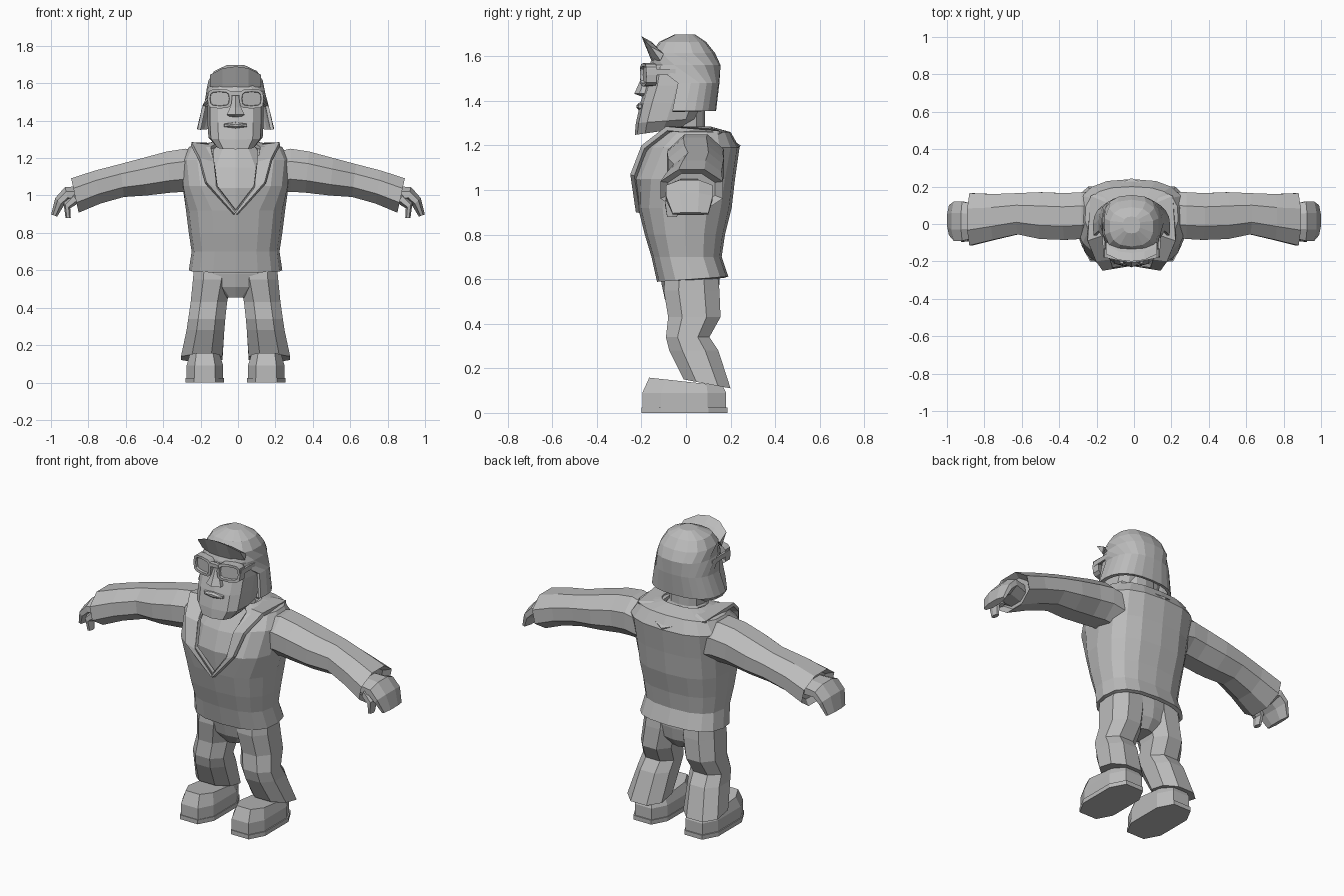
import bpy, bmesh, math
from mathutils import Vector as V

grey = bpy.data.materials.new("plain grey")
grey.diffuse_color = (0.5, 0.5, 0.5, 1)
CX = -0.013   # the body sits slightly left of the hands' midpoint


def ring(c, u, v, n=2.0, N=8, off=0.0, gap=0.0):
    """Superellipse loop (last point repeats the first) with an optional gap at -v."""
    g = math.radians(gap)
    se = lambda t: math.copysign(abs(t) ** (2 / n), t) if abs(t) > 1e-6 else 0.0
    a = [g + (2 * math.pi - 2 * g) * (k + off) / N for k in range(N + 1)]
    s, t = [se(math.sin(i)) for i in a], [-se(math.cos(i)) for i in a]
    ms, mt = (max(map(abs, s)), max(map(abs, t))) if gap == 0 else (1, 1)
    return [V(c) + V(u) * (p / ms) + V(v) * (q / mt) for p, q in zip(s, t)]


def level(z, x0, x1, y0, y1, slope=0.0, **kw):
    """Horizontal loop; slope raises the back."""
    return ring(((x0 + x1) / 2, (y0 + y1) / 2, z), ((x1 - x0) / 2, 0, 0),
                (0, (y1 - y0) / 2, slope), **kw)


def across(x, z, hx, hz, y0, y1, **kw):
    """Loop across a limb that runs sideways."""
    return ring((x, (y0 + y1) / 2, z), (0, (y1 - y0) / 2, 0), (hx, 0, hz), **kw)


def loft(name, rings, caps=(True, True), thick=0.0, mirror=False, x=CX):
    bm = bmesh.new()
    rows = [[bm.verts.new(p) for p in r] for r in rings]
    for a, b in zip(rows, rows[1:]):
        for k in range(len(a) - 1):
            bm.faces.new((a[k], a[k + 1], b[k + 1], b[k]))
    if caps[0]:
        bm.faces.new(rows[0][-2::-1])
    if caps[1]:
        bm.faces.new(rows[-1][:-1])
    bmesh.ops.remove_doubles(bm, verts=bm.verts, dist=1e-4)
    if not thick:
        bmesh.ops.recalc_face_normals(bm, faces=bm.faces)
    me = bpy.data.meshes.new(name)
    bm.to_mesh(me)
    bm.free()
    me.materials.append(grey)
    ob = bpy.data.objects.new(name, me)
    ob.location.x = x
    bpy.context.collection.objects.link(ob)
    if mirror:
        ob.modifiers.new("mirror", 'MIRROR').use_mirror_merge = False
    if thick:
        m = ob.modifiers.new("thickness", 'SOLIDIFY')
        m.thickness, m.offset = thick, -1
    return ob


# jacket, open in a V at the chest
loft("jacket", [level(z, -w, w, f, b, slope=s, n=2.6, N=16, gap=g) for z, w, f, b, g, s in (
    (0.60, .25, -.13, .19, 0, .012), (0.70, .235, -.155, .16, 0, 0),
    (0.80, .25, -.185, .175, 0, 0), (0.92, .265, -.215, .205, 0, 0),
    (1.05, .285, -.24, .22, 15, 0), (1.19, .295, -.185, .24, 18, 0),
    (1.26, .25, -.11, .20, 26, 0), (1.285, .13, -.06, .11, 40, 0))],
    caps=(False, False), thick=.02)

# folded collar and lapels: inner and outer edge
loft("lapel_collar", [
    [V(p) for p in ((0, -.222, .91), (.10, -.235, 1.04), (.115, -.19, 1.18),
                    (.12, -.05, 1.27), (.10, .10, 1.28), (0, .12, 1.28))],
    [V(p) for p in ((.005, -.225, .90), (.155, -.25, 1.07), (.19, -.2, 1.2),
                    (.235, -.09, 1.285), (.22, .15, 1.265), (0, .245, 1.2))]][::-1],
    caps=(False, False), thick=.02, mirror=True)

# chest and neck inside the jacket
loft("chest", [level(z, -w, w, f, b, n=2.4, N=12) for z, w, f, b in (
    (.88, .2, -.18, .1), (1.04, .2, -.2, .12), (1.15, .19, -.165, .12),
    (1.24, .13, -.11, .1), (1.28, .1, -.09, .085), (1.42, .1, -.09, .085))])

# sleeves
loft("sleeve", [across(x, z, hx, hz, a, b, off=.5) for x, z, hx, hz, a, b in (
    (.20, 1.12, 0, .11, -.07, .17), (.28, 1.135, 0, .115, -.08, .17),
    (.37, 1.125, .01, .11, -.085, .165), (.50, 1.10, .01, .10, -.08, .17),
    (.62, 1.08, .01, .088, -.055, .165), (.75, 1.045, .015, .088, -.085, .16),
    (.872, 1.0, .02, .092, -.115, .165), (.84, 1.005, .015, .07, -.08, .13))],
    mirror=True, x=0)

# hands and thumbs
loft("hand", [across(x, z, hx, hz, a, b, off=.5) for x, z, hx, hz, a, b in (
    (.83, 1.0, 0, .05, -.07, .10), (.915, 1.005, .01, .04, -.09, .12),
    (.955, .965, .022, .022, -.09, .12), (.983, .893, .016, .006, -.06, .10))],
    mirror=True, x=0)
loft("thumb", [across(x, z, hx, hz, a, b, N=6) for x, z, hx, hz, a, b in (
    (.87, .985, .01, .03, -.09, -.02), (.915, .945, .018, .014, -.095, -.03),
    (.908, .88, .014, 0, -.085, -.04))], mirror=True, x=0)

# trousers
loft("trouser_leg", [level(z, a, b, f, k, slope=s, n=2.3, off=.5) for z, a, b, f, k, s in (
    (.64, .02, .22, -.09, .14, 0), (.55, .02, .228, -.10, .15, 0),
    (.43, .045, .24, -.08, .155, 0), (.34, .055, .253, -.09, .105, 0),
    (.28, .06, .262, -.075, .145, 0), (.13, .07, .292, -.01, .2, -.02))], mirror=True)
loft("pelvis", [level(z, -w, w, f, b, n=2.6, N=12) for z, w, f, b in (
    (.66, .22, -.12, .15), (.58, .2, -.11, .15), (.51, .12, -.095, .14),
    (.455, .055, -.06, .1))])

# shoes: sole with a small ledge, then the upper
loft("shoe_sole", [level(z, .062, .268, -.2, .187, n=3, N=8, off=.5) for z in (0, .025)],
     mirror=True)
loft("shoe_upper", [level(z, a, b, f, k, slope=s, n=3, N=8, off=.5) for z, a, b, f, k, s in (
    (.02, .066, .262, -.196, .18, 0), (.09, .066, .262, -.196, .18, 0),
    (.14, .085, .245, -.165, .165, -.018))], mirror=True)

# head
loft("head", [level(z, -w, w, f, b, slope=s, n=3, N=12) for z, w, f, b, s in (
    (1.265, .105, -.23, .02, .018), (1.31, .145, -.225, .05, .01),
    (1.39, .15, -.205, .08, 0), (1.47, .15, -.18, .10, 0),
    (1.56, .142, -.165, .11, 0), (1.63, .12, -.135, .11, 0))])
loft("nose", [level(z, -w, w, f, -.14, N=6) for z, w, f in (
    (1.42, .03, -.2), (1.432, .047, -.232), (1.47, .03, -.215), (1.55, .014, -.18))])
loft("lips", [ring((0, y, 1.375), (w, 0, 0), (0, 0, h), N=6, n=1.7) for y, w, h in (
    (-.18, .065, .02), (-.212, .06, .016), (-.222, .035, .006))])

# hair: cap with flaps that flare at the sides, open at the face
loft("hair", [level(z, -w, w, f, b, n=2.5, N=14, gap=g) for z, w, f, b, g in (
    (1.355, .207, -.17, .135, 78), (1.48, .178, -.17, .15, 84),
    (1.56, .158, -.17, .155, 38), (1.615, .145, -.155, .13, 0),
    (1.665, .115, -.12, .09, 0), (1.698, .045, -.05, .04, 0))],
    caps=(False, True), thick=.018)

# upswept fringe: wedge section repeated across the forehead
loft("fringe", [[V((x, y, z)) for y, z in (
    (-.155 + d, 1.58), (-.2 + d, 1.69 - h), (-.155 + d, 1.665 - h), (-.1, 1.61),
    (-.155 + d, 1.58))] for x, d, h in (
    (-.137, .04, .045), (-.07, .008, .01), (0, 0, 0), (.07, .008, .01), (.137, .04, .045))])

# spectacles: rims with recessed lenses, bridge and arms
loft("spectacle_lens", [ring((.085, y, 1.517), (w, .014, 0), (0, 0, h), n=3.6, N=12)
                        for y, w, h in ((-.145, .066, .052), (-.192, .066, .052),
                                        (-.192, .052, .038), (-.178, .050, .036))],
     caps=(False, True), mirror=True)
loft("spectacle_bridge", [ring((x, -.195, 1.545), (0, .012, 0), (0, 0, .01), N=4, off=.5)
                          for x in (-.03, .03)])
loft("spectacle_arm", [ring((x, y, 1.53), (.006, 0, 0), (0, 0, .014), N=4, off=.5)
                       for x, y in ((.146, -.17), (.152, 0))], mirror=True)
